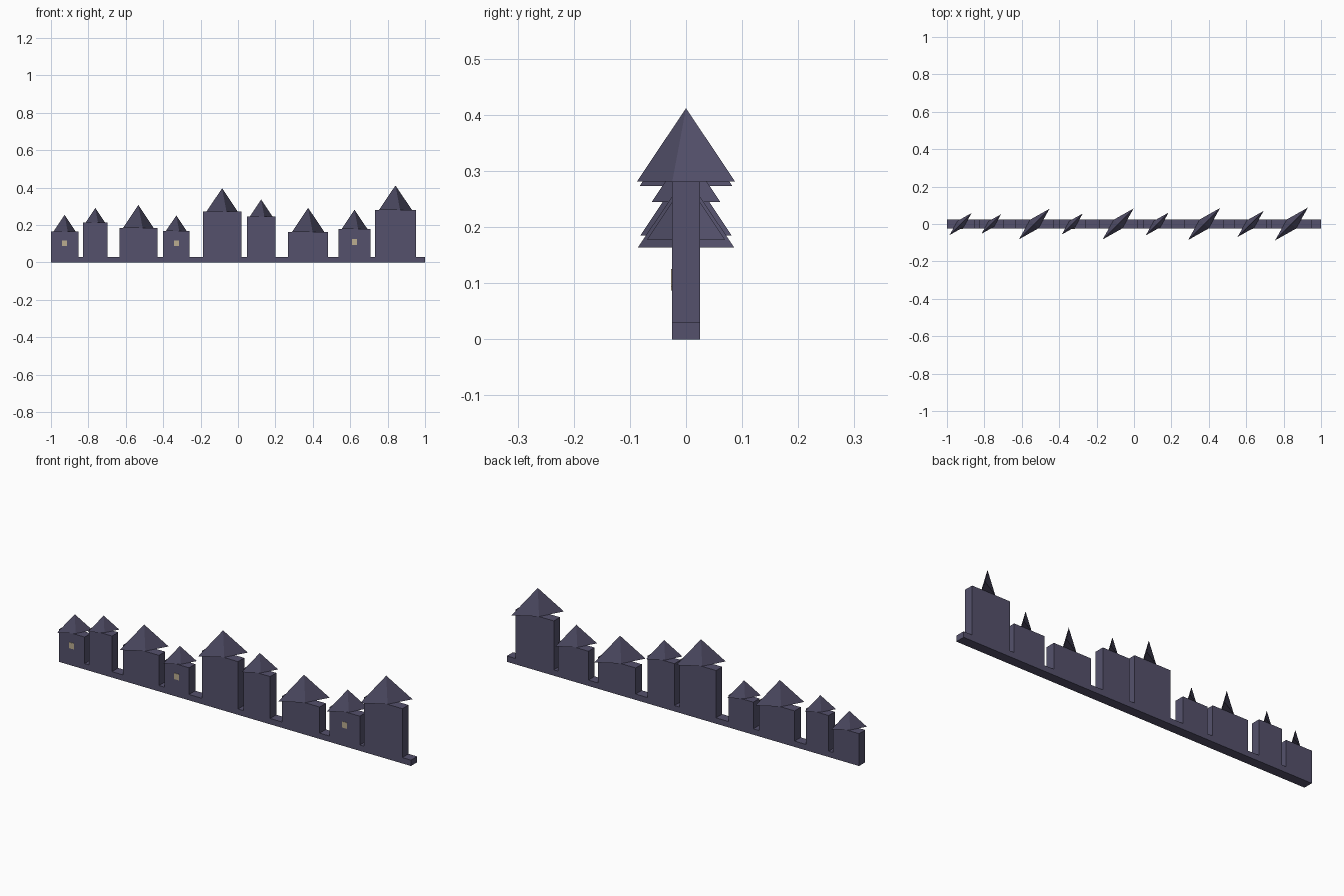
import bpy
from math import radians

if "Cube" in bpy.data.objects:
    bpy.data.objects.remove(bpy.data.objects["Cube"])

DEPTH = 0.05


def material(name, rgb):
    m = bpy.data.materials.new(name)
    m.diffuse_color = (*rgb, 1)
    m.use_nodes = True
    m.node_tree.nodes["Principled BSDF"].inputs["Base Color"].default_value = m.diffuse_color
    return m


stone = material("dusk_stone", (0.09, 0.083, 0.15))
glow = material("window_glow", (0.5, 0.42, 0.28))


def box(name, size, centre, mat):
    bpy.ops.mesh.primitive_cube_add(size=1, location=centre)
    ob = bpy.context.object
    ob.name = name
    ob.scale = size
    bpy.ops.object.transform_apply(location=False, rotation=False, scale=True)
    ob.data.materials.append(mat)
    return ob


def house(i, x, width, height, lit):
    # wall block
    box(f"house_wall_{i}", (width, DEPTH, height), (x, 0, height / 2), stone)
    # thin four-sided roof, turned diagonally across the wall
    roof_h = width * 0.6
    bpy.ops.mesh.primitive_cone_add(vertices=4, radius1=width * 0.568, radius2=0, depth=roof_h,
                                    location=(x, 0, height + roof_h / 2),
                                    rotation=(0, 0, radians(45)))
    roof = bpy.context.object
    roof.name = f"roof_{i}"
    roof.scale = (1, 0.28, 1)
    roof.data.materials.append(stone)
    # small lit window, slightly proud of the front
    if lit:
        box(f"window_{i}", (0.027, 0.006, 0.031), (x, -0.0238, height * 0.615), glow)


# ground strip
box("ground_strip", (2, DEPTH, 0.03), (0, 0, 0.015), stone)

# skyline: centre x, width, wall height, lit window
houses = [
    (-0.927, 0.147, 0.166, True),
    (-0.763, 0.130, 0.213, False),
    (-0.533, 0.203, 0.185, False),
    (-0.330, 0.140, 0.167, True),
    (-0.085, 0.206, 0.273, False),
    (0.124, 0.152, 0.245, False),
    (0.375, 0.213, 0.164, False),
    (0.623, 0.173, 0.178, True),
    (0.842, 0.218, 0.281, False),
]
for i, h in enumerate(houses, 1):
    house(i, *h)
